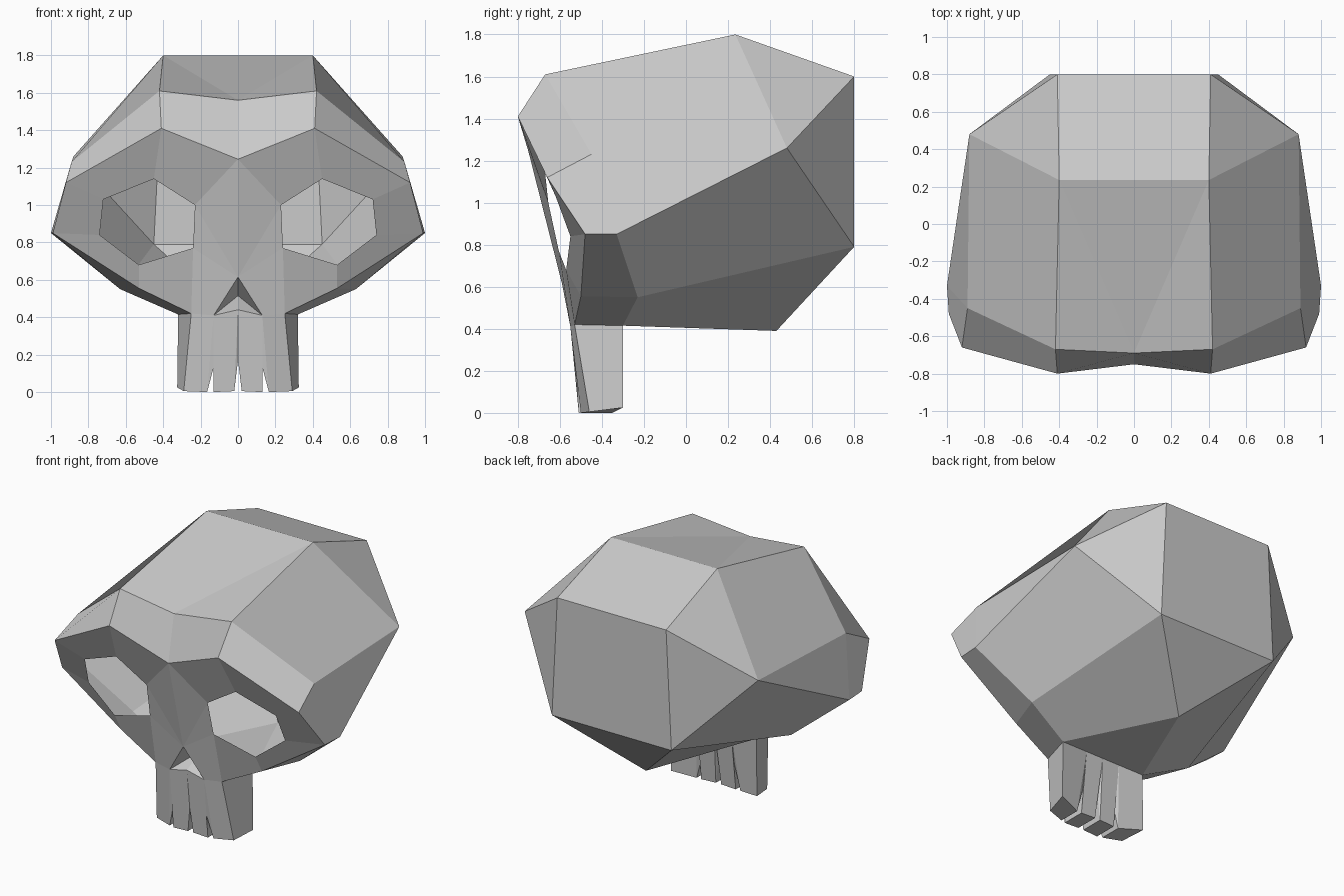
import bpy
import bmesh

default_cube = bpy.data.objects.get("Cube")
if default_cube:
    bpy.data.objects.remove(default_cube, do_unlink=True)

bone = bpy.data.materials.new("bone_grey")
bone.use_nodes = True
colour = (0.6, 0.6, 0.6, 1)
bone.diffuse_color = colour
bone.node_tree.nodes["Principled BSDF"].inputs["Base Color"].default_value = colour


def on_midline(point):
    return (0, point[1], point[2])


def build(name, *strips):
    """Join pairs of rails with flat faces, weld them and mirror the half.
    A corner repeated along a rail turns that quad into a triangle."""
    bm = bmesh.new()
    verts = {}
    for rail_a, rail_b in strips:
        for i in range(len(rail_a) - 1):
            corners = [rail_a[i], rail_a[i + 1], rail_b[i + 1], rail_b[i]]
            for p in corners:
                if p not in verts:
                    verts[p] = bm.verts.new(p)
            bm.faces.new([verts[p] for p in dict.fromkeys(corners)])
    bmesh.ops.recalc_face_normals(bm, faces=bm.faces)
    mesh = bpy.data.meshes.new(name)
    bm.to_mesh(mesh)
    bm.free()
    mesh.materials.append(bone)
    obj = bpy.data.objects.new(name, mesh)
    bpy.context.collection.objects.link(obj)
    mirror = obj.modifiers.new("Mirror", "MIRROR")
    mirror.use_axis[0] = True
    mirror.use_clip = True


# Braincase corners
crown = (.4, .235, 1.8)
back_top = (.41, .8, 1.6)
back_low = (.45, .8, .79)
side = (.88, .48, 1.26)
base = (0, .43, .39)
forehead = (.42, -.67, 1.61)
forehead_mid = (0, -.69, 1.56)
temple_rear = (.89, -.45, 1.23)
cheek_rear = (1, -.33, .85)
jaw_rear = (.63, -.23, .55)
gum_rear = (.32, -.3, .415)

# Face corners
brow = (.41, -.8, 1.41)
brow_mid = (0, -.75, 1.245)
temple = (.92, -.66, 1.12)
cheek = (.99, -.48, .85)
jaw = (.53, -.5, .555)
gum = (.25, -.53, .42)

# Eye hole, from the inner corner over the top and round to the nose
eye = [(.23, -.655, 1), (.45, -.67, 1.14), (.72, -.62, 1.03),
       (.74, -.55, .84), (.53, -.57, .68), (.24, -.605, .77)]

# Nose opening
nose_tip = (0, -.59, .615)
nose_side = (.13, -.55, .41)
nose_floor = (0, -.55, .44)
nose_deep = (0, -.4, .515)

# Hollow braincase: roof, side wall, flank and underside
roof = [back_low, back_top, crown, forehead, brow]
build(
    "cranium",
    ([on_midline(back_low), on_midline(back_top), on_midline(crown),
      forehead_mid, forehead_mid, brow_mid],
     [back_low, back_top, crown, crown, forehead, brow]),
    (roof, [side, side, side, temple_rear, temple]),
    ([side, temple_rear, temple], [cheek_rear, cheek_rear, cheek]),
    ([side, back_low, base], [cheek_rear, jaw_rear, gum_rear]),
    ([on_midline(back_low), back_low], [base, base]),
    ([base, base], [gum_rear, on_midline(gum_rear)]),
)

# Face plate: eye surround, nose bridge, cheek underside and nose pocket
build(
    "face",
    (eye, [brow_mid, brow, temple, cheek, jaw, gum]),
    ([brow_mid, eye[0], eye[-1], gum], [nose_tip] * 3 + [nose_side]),
    ([cheek, jaw, gum], [cheek_rear, jaw_rear, gum_rear]),
    ([nose_tip, nose_side, nose_floor], [nose_deep] * 3),
)

# Tooth row: notched lower outline, carried back to the inner side
outline = [(0, -.52, .17), (.02, -.51, .005), (.13, -.51, 0),
           (.12, -.52, .17), (.165, -.5, 0), (.29, -.46, .005)]
inner = [(x, -.35, z) for x, y, z in outline[:-1]] + [(.325, -.3, .025)]
gum_inner = (.13, -.3, .415)
gum_mid = on_midline(gum_rear)
build(
    "teeth",
    ([nose_floor] * 2 + [nose_side] * 3 + [gum], outline),
    ([gum_mid] * 2 + [gum_inner] * 3 + [gum_rear], inner),
    (outline + [gum], inner + [gum_rear]),
)
